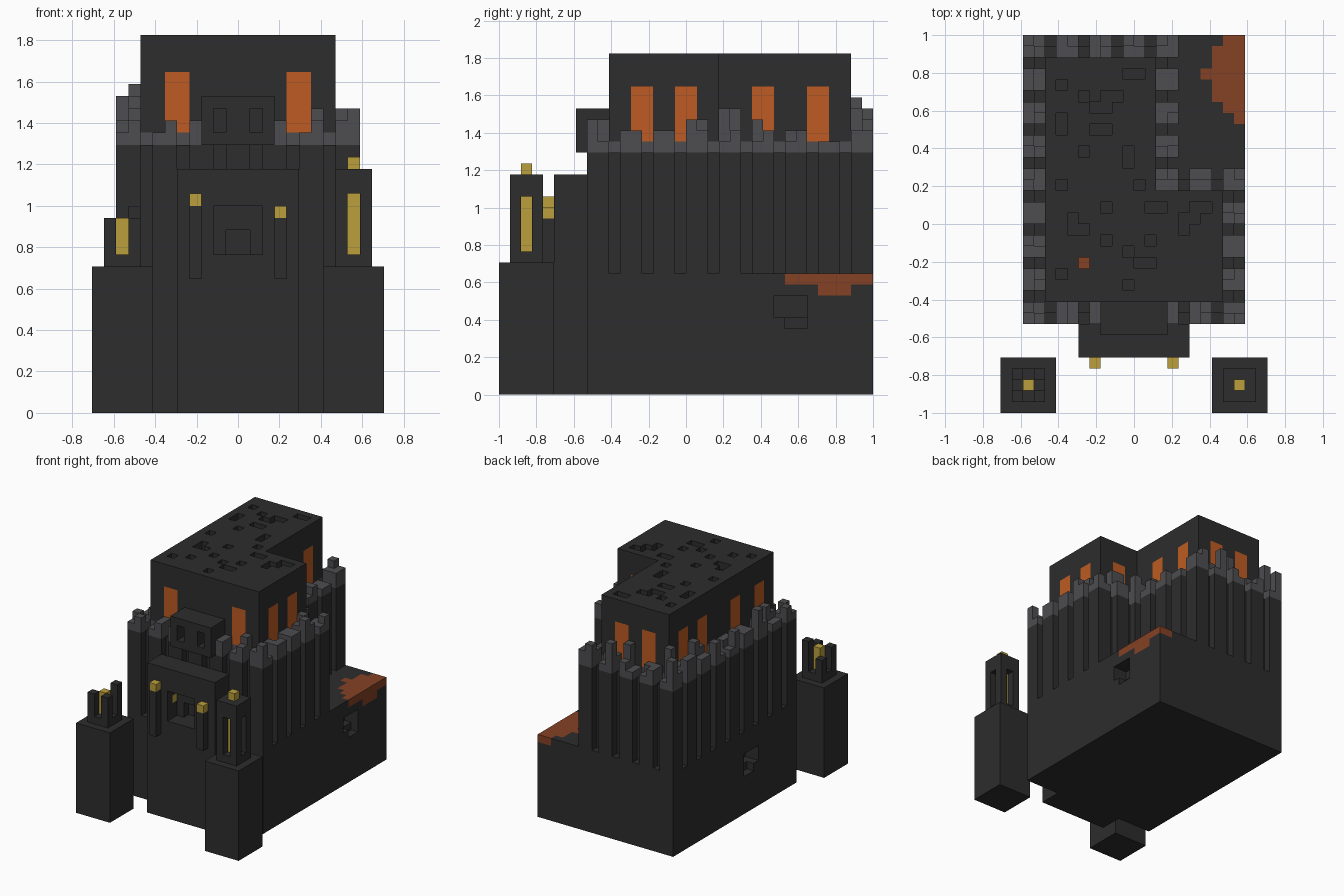
import bpy, bmesh, random
from mathutils import Vector

cube = bpy.data.objects.get("Cube")
if cube:
    bpy.data.objects.remove(cube, do_unlink=True)

random.seed(4)
U = 1 / 17  # size of one block

COLOURS = {
    "dark_stone": (0.026, 0.026, 0.026),
    "grey_stone": (0.075, 0.075, 0.081),
    "gold": (0.50, 0.35, 0.045),
    "orange_glow": (0.51, 0.105, 0.016),
    "rust": (0.235, 0.053, 0.018),
}
MATS = []
for name, rgb in COLOURS.items():
    m = bpy.data.materials.new(name)
    m.use_nodes = True
    m.diffuse_color = (*rgb, 1)
    m.node_tree.nodes["Principled BSDF"].inputs["Base Color"].default_value = (*rgb, 1)
    MATS.append(m)
DARK, GREY, GOLD, ORANGE, RUST = range(5)


class Blocks:
    """A set of unit blocks that becomes one mesh of its outer faces."""

    def __init__(self, name):
        self.name, self.cells = name, {}

    @staticmethod
    def span(x, y, z):
        return [(i, j, k) for i in range(*x) for j in range(*y) for k in range(*z)]

    def fill(self, x, y, z, mat=DARK):
        for c in self.span(x, y, z):
            self.cells[c] = mat

    def cut(self, x, y, z):
        for c in self.span(x, y, z):
            self.cells.pop(c, None)

    def paint(self, x, y, z, mat):
        for c in self.span(x, y, z):
            if c in self.cells:
                self.cells[c] = mat

    def build(self):
        bm = bmesh.new()
        verts = {}

        def vert(p):
            key = tuple(round(v) for v in p)
            if key not in verts:
                verts[key] = bm.verts.new(Vector(key) * U)
            return verts[key]

        for c, mat in self.cells.items():
            for axis in range(3):
                for side in (0, 1):
                    n = list(c)
                    n[axis] += 1 if side else -1
                    if tuple(n) in self.cells:
                        continue
                    a, b = (axis + 1) % 3, (axis + 2) % 3
                    ring = []
                    for da, db in ((0, 0), (1, 0), (1, 1), (0, 1)):
                        p = list(c)
                        p[axis] += side
                        p[a] += da
                        p[b] += db
                        ring.append(vert(p))
                    f = bm.faces.new(ring if side else ring[::-1])
                    f.material_index = mat
        bmesh.ops.dissolve_limit(bm, angle_limit=0.01, verts=bm.verts[:],
                                 edges=bm.edges[:], delimit={'MATERIAL'})
        bmesh.ops.triangulate(bm, faces=[f for f in bm.faces if len(f.verts) > 4])
        me = bpy.data.meshes.new(self.name)
        bm.to_mesh(me)
        bm.free()
        for m in MATS:
            me.materials.append(m)
        ob = bpy.data.objects.new(self.name, me)
        bpy.context.collection.objects.link(ob)


# Lower base with a rusty broken corner and holes in the side walls
base = Blocks("base")
base.fill((-10, 10), (-9, 17), (0, 11))
for i, start in enumerate((9, 8, 7, 7, 6, 7, 7, 8)):
    base.paint((start, 10), (9 + i, 10 + i), (10, 11), RUST)
base.paint((9, 10), (12, 15), (9, 10), RUST)
base.cut((8, 10), (8, 11), (7, 9))
base.cut((9, 10), (9, 11), (6, 7))
base.cut((-10, -8), (-1, 2), (6, 8))
base.cut((-10, -9), (0, 2), (5, 6))
base.build()

# L-shaped walls with one-block grooves between the pilasters
walls = Blocks("pilaster_walls")
walls.fill((-10, 10), (-9, 5), (11, 22))
walls.fill((-10, 4), (5, 17), (11, 22))
Z = (11, 22)
for y in range(-7, 17, 3):
    walls.cut((-10, -9), (y, y + 1), Z)
    edge = 10 if y < 5 else 4
    walls.cut((edge - 1, edge), (y, y + 1), Z)
for x in range(-8, 10, 3):
    walls.cut((x, x + 1), (-9, -8), Z)
    edge = 17 if x < 4 else 5
    walls.cut((x, x + 1), (edge - 1, edge), Z)
walls.build()

# Ragged battlements: two-block merlons of uneven height round the walls
battlement = Blocks("battlements")


def in_ring(x, y):
    outer = -10 <= x < 10 and -9 <= y < 5 or -10 <= x < 4 and 5 <= y < 17
    inner = -8 <= x < 8 and -7 <= y < 3 or -8 <= x < 2 and 3 <= y < 15
    return outer and not inner


for x in range(-10, 10):
    for y in range(-9, 17):
        balcony_here = -3 <= x < 3 and y < -7
        if in_ring(x, y) and (x + 10) % 3 < 2 and (y + 9) % 3 < 2 and not balcony_here:
            top = random.choice((23, 23, 24, 24, 24, 24, 25))
            if random.random() < 0.06:
                top = 26
            battlement.fill((x, x + 1), (y, y + 1), (22, top), GREY)
battlement.fill((-9, -8), (15, 16), (22, 27), GREY)
battlement.fill((-10, -9), (16, 17), (22, 26), GREY)
battlement.build()

# Upper keep with a grey foot, glowing windows and a pitted roof
keep = Blocks("upper_keep")
keep.fill((-8, 8), (-7, 3), (22, 31))
keep.fill((-8, 2), (3, 15), (22, 31))
keep.paint((-8, 8), (-7, 15), (22, 23), GREY)
W = (23, 28)
for y in (-5, -1):
    keep.paint((7, 8), (y, y + 2), W, ORANGE)
for y in (6, 11):
    keep.paint((1, 2), (y, y + 2), W, ORANGE)
for y in (-5, 0, 7, 11):
    keep.paint((-8, -7), (y, y + 2), W, ORANGE)
for x in (-6, 4):
    keep.paint((x, x + 2), (-7, -6), W, ORANGE)
for x in (-6, -2):
    keep.paint((x, x + 2), (14, 15), W, ORANGE)
keep.paint((4, 6), (2, 3), W, ORANGE)
# Roof pits as (x, y, width, depth)
PITS = [(-7, 12, 1, 1), (-1, 13, 2, 1), (-5, 11, 1, 1), (-4, 10, 2, 1), (-3, 11, 2, 1),
        (-7, 8, 1, 2), (-4, 8, 2, 1), (-5, 6, 1, 1), (-1, 5, 1, 2), (0, 3, 1, 1),
        (-7, 3, 1, 1), (-3, 1, 1, 1), (1, 1, 2, 1), (5, 1, 2, 1), (4, 0, 2, 1),
        (-6, -1, 1, 2), (-5, -1, 1, 1), (4, -1, 1, 1), (-3, -2, 1, 1), (1, -2, 1, 1),
        (-1, -3, 1, 1), (0, -4, 2, 1), (-7, -5, 1, 1), (-1, -6, 1, 1), (-5, -4, 1, 1)]
for x, y, w, d in PITS:
    keep.cut((x, x + w), (y, y + d), (30, 31))
keep.paint((-5, -4), (-4, -3), (29, 30), RUST)
keep.build()

# Balcony box over the gate
balcony = Blocks("balcony")
balcony.fill((-3, 3), (-10, -7), (22, 26))
for x in (-2, 1):
    balcony.cut((x, x + 1), (-10, -8), (23, 25))
balcony.build()

# Gatehouse with a recessed opening and lamp posts
gate = Blocks("gatehouse")
gate.fill((-5, 5), (-12, -9), (0, 20))
gate.cut((-2, 2), (-12, -10), (13, 17))
gate.cut((-1, 1), (-10, -9), (13, 15))
for x in (-3, 2):
    gate.paint((x, x + 1), (-11, -10), (15, 16), GOLD)
gate.build()
for name, x, top in (("right_lamp_post", -4, 17), ("left_lamp_post", 3, 16)):
    lamp = Blocks(name)
    lamp.fill((x, x + 1), (-13, -12), (11, top))
    lamp.fill((x, x + 1), (-13, -12), (top, top + 1), GOLD)
    lamp.build()

# Front towers, each with a lantern of four posts round a gold core
for name, x, posts, core in (("right_tower", -12, (16, 16, 15, 17), 16),
                             ("left_tower", 7, (18, 18, 18, 18), 18)):
    tower = Blocks(name)
    tower.fill((x, x + 5), (-17, -12), (0, 12))
    tower.build()
    a = x + 1
    lantern = Blocks(name + "_lantern")
    lantern.fill((a, a + 3), (-16, -13), (12, 13))
    corners = [(a, -16), (a + 2, -16), (a, -14), (a + 2, -14)]
    for (px, py), top in zip(corners, posts):
        lantern.fill((px, px + 1), (py, py + 1), (13, top))
    lantern.fill((a + 1, a + 2), (-15, -14), (13, core), GOLD)
    if core == 18:
        lantern.fill((a, a + 3), (-16, -13), (18, 20))
        lantern.fill((a + 1, a + 2), (-15, -14), (20, 21), GOLD)
    lantern.build()
